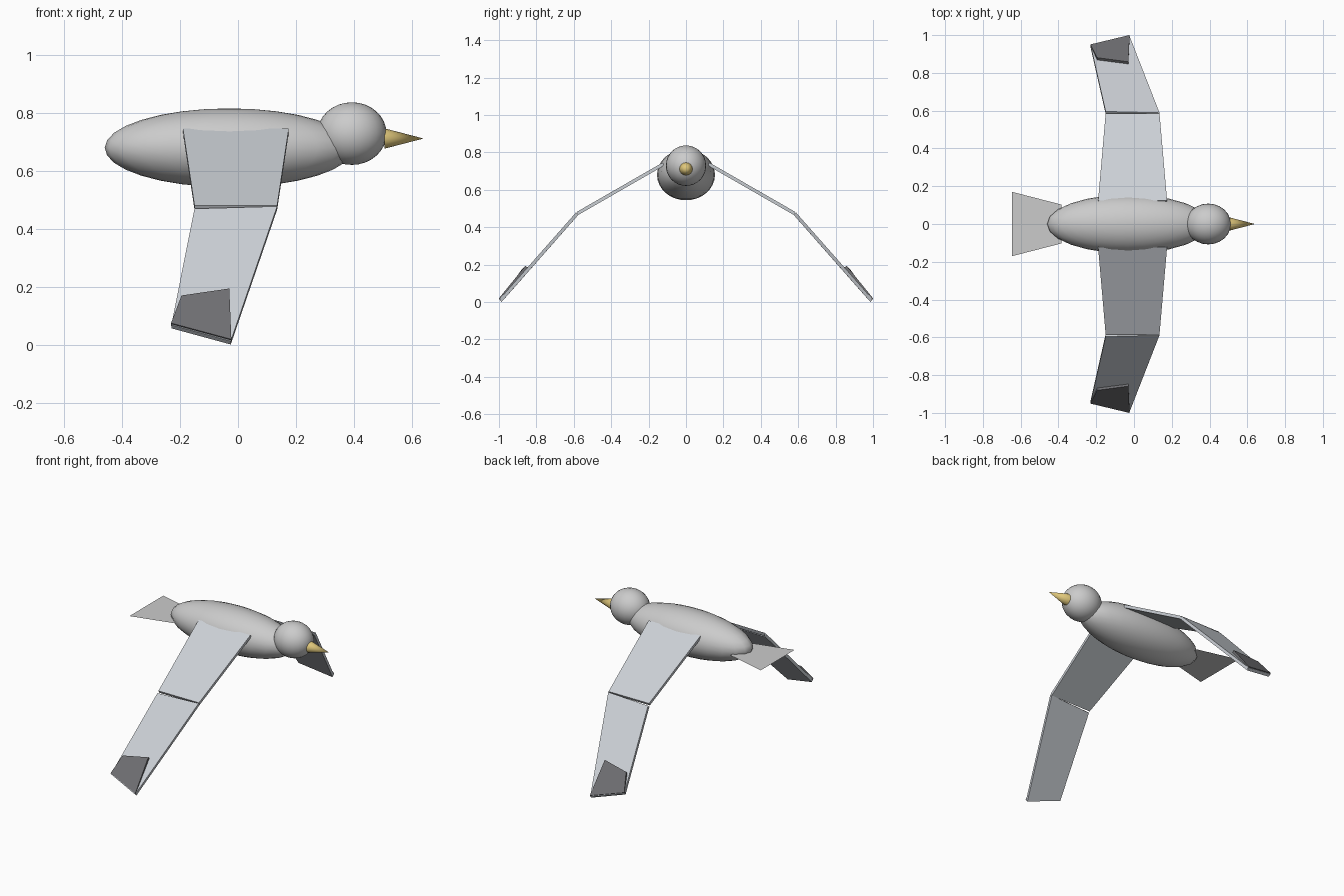
import bpy, bmesh
from mathutils import Vector

if "Cube" in bpy.data.objects:
    bpy.data.objects.remove(bpy.data.objects["Cube"])


def material(name, rgb):
    m = bpy.data.materials.new(name)
    m.diffuse_color = (*rgb, 1)
    m.use_nodes = True
    m.node_tree.nodes["Principled BSDF"].inputs["Base Color"].default_value = m.diffuse_color
    return m


WING = material("wing_grey", (0.60, 0.63, 0.67))
DARK = material("tip_dark", (0.16, 0.16, 0.17))
GOLD = material("beak_gold", (0.75, 0.58, 0.20))


def ellipsoid(name, loc, radii, segments, rings):
    bpy.ops.mesh.primitive_uv_sphere_add(segments=segments, ring_count=rings, location=loc)
    ob = bpy.context.object
    ob.name = name
    ob.scale = radii
    bpy.ops.object.transform_apply(location=False, rotation=False, scale=True)
    bpy.ops.object.shade_smooth()
    return ob


def panel(name, corners, low, high, side, mat):
    """Thin slab over a quad; low/high are offsets along its upward normal.
    high may differ per corner."""
    c = [Vector(p) for p in corners]
    n = (c[2] - c[0]).cross(c[3] - c[1]).normalized()
    if n.z < 0:
        n = -n
    bm = bmesh.new()
    for p, h in zip(c, high):
        for off in (low, h):
            q = p + n * off
            bm.verts.new((q.x, q.y * side, q.z))
    bm.verts.ensure_lookup_table()
    v = bm.verts
    bm.faces.new([v[i] for i in (0, 2, 4, 6)])
    bm.faces.new([v[i] for i in (7, 5, 3, 1)])
    for i in range(4):
        j = (i + 1) % 4
        bm.faces.new([v[2 * i], v[2 * i + 1], v[2 * j + 1], v[2 * j]])
    bmesh.ops.recalc_face_normals(bm, faces=bm.faces)
    me = bpy.data.meshes.new(name)
    bm.to_mesh(me)
    bm.free()
    me.materials.append(mat)
    ob = bpy.data.objects.new(name, me)
    bpy.context.collection.objects.link(ob)
    return ob


# Body and head
ellipsoid("body", (-0.03, 0, 0.68), (0.43, 0.155, 0.136), 24, 16)
ellipsoid("head", (0.393, 0, 0.729), (0.12, 0.108, 0.108), 24, 16)

# Beak
bpy.ops.mesh.primitive_cone_add(vertices=16, radius1=0.035, radius2=0, depth=0.135,
                                location=(0.573, 0, 0.712), rotation=(0, 1.5708, 0))
beak = bpy.context.object
beak.name = "beak"
beak.data.materials.append(GOLD)
bpy.ops.object.shade_smooth_by_angle()

# Tail: single flat trapezoid
me = bpy.data.meshes.new("tail")
me.from_pydata([(-0.385, -0.103, 0.665), (-0.385, 0.103, 0.665),
                (-0.645, 0.17, 0.665), (-0.645, -0.17, 0.665)], [], [(0, 1, 2, 3)])
bpy.context.collection.objects.link(bpy.data.objects.new("tail", me))

# Wings: inner panel, outer panel and dark tip on each side
inner = [(-0.19, 0.12, 0.738), (0.175, 0.12, 0.738), (0.135, 0.581, 0.473), (-0.15, 0.581, 0.473)]
outer = [(-0.15, 0.589, 0.464), (0.135, 0.582, 0.472), (-0.025, 0.992, 0.007), (-0.23, 0.942, 0.063)]
tip = [(-0.195, 0.864, 0.156), (-0.03, 0.842, 0.180), (-0.023, 0.990, 0.010), (-0.231, 0.940, 0.066)]
T = 0.009
for side, label in ((-1, "right"), (1, "left")):
    panel(label + "_inner_wing", inner, -T, [T] * 4, side, WING)
    panel(label + "_outer_wing", outer, -T, [T] * 4, side, WING)
    panel(label + "_wing_tip", tip, 0.0, [0.022, 0.022, 0.014, 0.014], side, DARK)
